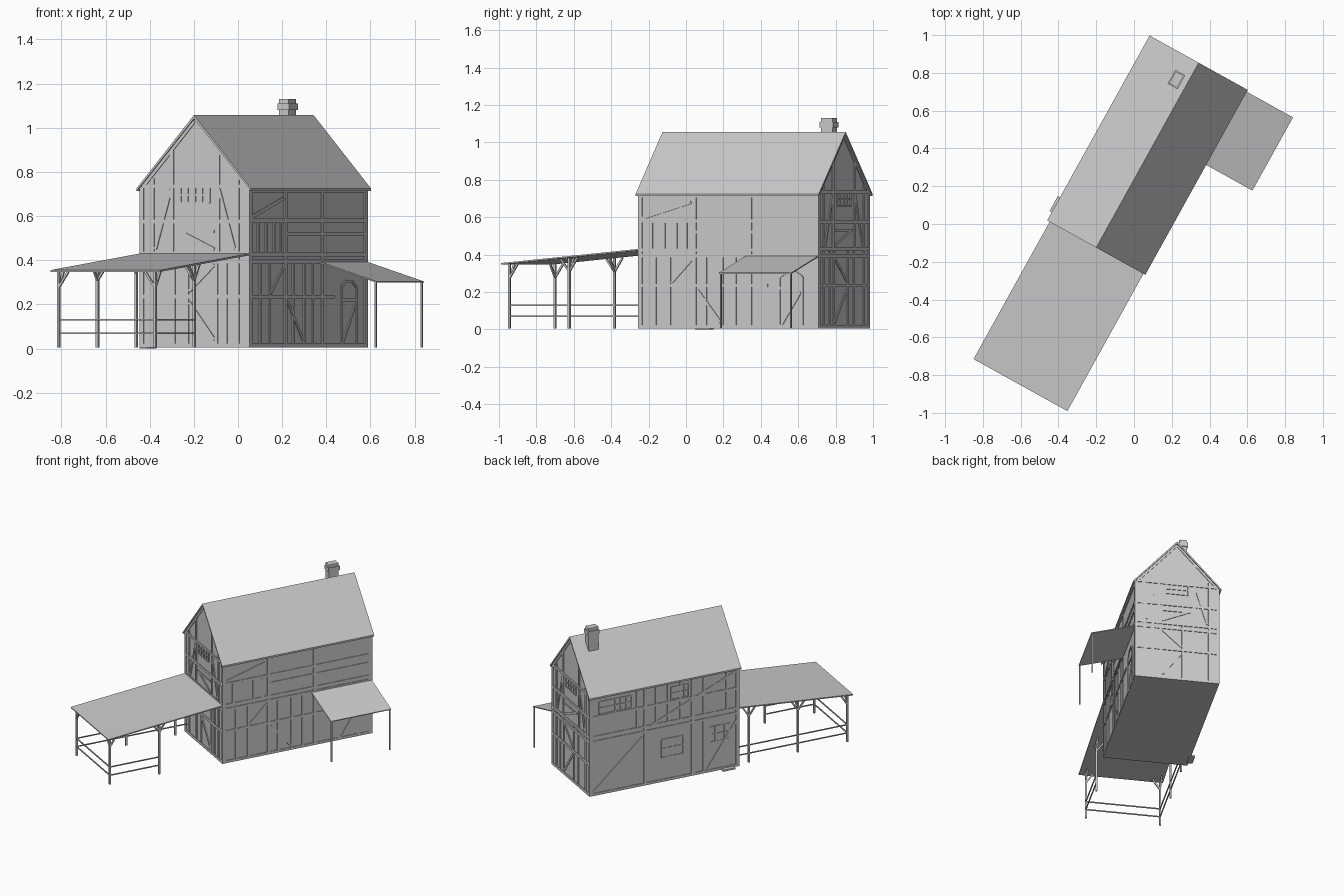
import bpy, bmesh
from mathutils import Vector, Matrix

# House frame: local x across the gable, local y along the ridge, turned on the plan
U, V = Vector((0.8746, -0.4848, 0)), Vector((0.4848, 0.8746, 0))
ORIGIN = Vector((-0.20, -0.125, 0))
HOUSE = Matrix(((U.x, V.x, 0, ORIGIN.x), (U.y, V.y, 0, ORIGIN.y), (0, 0, 1, 0), (0, 0, 0, 1)))
W, B0, B1 = 0.28, 0.013, 1.106      # wall half width, front wall, back wall


def finish(bm, name):
    bmesh.ops.recalc_face_normals(bm, faces=bm.faces)
    mesh = bpy.data.meshes.new(name)
    bm.to_mesh(mesh)
    bm.free()
    ob = bpy.data.objects.new(name, mesh)
    ob.matrix_world = HOUSE
    bpy.context.collection.objects.link(ob)


def hull_box(bm, lower, upper):
    """Prism between two matching loops of points."""
    a = [bm.verts.new(p) for p in lower]
    b = [bm.verts.new(p) for p in upper]
    n = len(a)
    bm.faces.new(a)
    bm.faces.new(b[::-1])
    for i in range(n):
        bm.faces.new((a[i], a[(i + 1) % n], b[(i + 1) % n], b[i]))


def box(bm, x0, x1, y0, y1, z0, z1):
    q = [(x0, y0), (x1, y0), (x1, y1), (x0, y1)]
    hull_box(bm, [(x, y, z0) for x, y in q], [(x, y, z1) for x, y in q])


def profile(bm, pts, y0, y1):
    hull_box(bm, [(x, y0, z) for x, z in pts], [(x, y1, z) for x, z in pts])


def strut(bm, p, q, w):
    """Square bar between two points."""
    p, q = Vector(p), Vector(q)
    d = (q - p).normalized()
    s = d.cross(Vector((0, 0, 1)) if abs(d.z) < 0.9 else Vector((0, 1, 0))).normalized() * w / 2
    t = d.cross(s).normalized() * w / 2
    ring = [s + t, s - t, -s - t, t - s]
    hull_box(bm, [p + r for r in ring], [q + r for r in ring])


WALLS = {
    'front': lambda s, z, n: (s, B0 - n, z),
    'back': lambda s, z, n: (s, B1 + n, z),
    'right': lambda s, z, n: (W + n, s, z),
    'left': lambda s, z, n: (-W - n, s, z),
}


def timbers(wall, beams, name):
    """Shallow beams on a wall, each (s0, z0, s1, z1, width)."""
    bm = bmesh.new()
    f = WALLS[wall]
    for s0, z0, s1, z1, w in beams:
        d = Vector((s1 - s0, z1 - z0)).normalized() * w / 2
        q = [(s0 - d.y, z0 + d.x), (s1 - d.y, z1 + d.x), (s1 + d.y, z1 - d.x), (s0 + d.y, z0 - d.x)]
        hull_box(bm, [f(s, z, -0.005) for s, z in q], [f(s, z, 0.005) for s, z in q])
    finish(bm, name)


def window(s0, s1, z0, z1, bars=3):
    """Frame with upright bars and one cross bar."""
    out = [(s0, z, s1, z, 0.008) for z in (z0, (z0 + z1) / 2, z1)]
    return out + [(s0 + (s1 - s0) * i / (bars + 1), z0, s0 + (s1 - s0) * i / (bars + 1), z1, 0.006)
                  for i in range(bars + 2)]


# Solid walls with gables
bm = bmesh.new()
profile(bm, [(-W, 0.005), (W, 0.005), (W, 0.735), (0, 1.04), (-W, 0.735)], B0, B1)
finish(bm, 'house_walls')

# Roof
bm = bmesh.new()
profile(bm, [(-0.297, 0.725), (0, 1.057), (0.297, 0.725), (0.297, 0.713), (0, 1.042), (-0.297, 0.713)], 0, 1.119)
finish(bm, 'main_roof')

# Chimney with cap band
bm = bmesh.new()
box(bm, -0.084, -0.036, 0.948, 1.02, 0.93, 1.13)
box(bm, -0.09, -0.03, 0.942, 1.026, 1.08, 1.11)
finish(bm, 'chimney')

# Gable timber frames, the same pattern at both ends
for wall in ('front', 'back'):
    b = [(-0.285, z, 0.285, z, 0.018) for z in (0.014, 0.235, 0.395, 0.43, 0.575)]
    b.append((-0.275, 0.735, 0.275, 0.735, 0.016))
    for k in (-1, 1):
        b += [(k * 0.275, 0.005, k * 0.275, 0.73, 0.02), (k * 0.22, 0.005, k * 0.22, 0.77, 0.018),
              (k * 0.12, 0.43, k * 0.12, 0.90, 0.018), (k * 0.125, 0.72, k * 0.205, 0.45, 0.014),
              (k * 0.265, 0.738, k * 0.005, 1.028, 0.016)]
    b += [(s, 0.02, s, 0.42, 0.016) for s in (-0.11, -0.04, 0.11, 0.16)]
    b += [(-0.03, 0.26, 0.10, 0.38, 0.014), (-0.03, 0.21, 0.10, 0.04, 0.014),
          (-0.08, 0.53, 0.10, 0.45, 0.014), (-0.09, 0.53, 0.10, 0.53, 0.012)]
    b += window(-0.075, 0.075, 0.66, 0.73)
    timbers(wall, b, wall + '_gable_timbers')

# Right side timbers, with door
b = [(B0, z, B1, z, 0.018) for z in (0.014, 0.395, 0.425, 0.58, 0.715)]
b += [(s, 0.01, s, 0.72, 0.022) for s in (0.022, 0.35, 0.69, 1.095)]
b += [(0.02, 0.235, 0.80, 0.235, 0.016), (0.36, 0.52, 1.09, 0.52, 0.016)]
b += [(s, 0.43, s, 0.57, 0.014) for s in (0.09, 0.165, 0.24, 0.30)]
b += [(s, 0.02, s, 0.39, 0.014) for s in (0.11, 0.20, 0.42, 0.52, 0.60)]
b += [(0.03, 0.595, 0.33, 0.68, 0.016), (0.21, 0.25, 0.34, 0.38, 0.014), (0.37, 0.21, 0.51, 0.04, 0.014)]
b += [(0.87, 0.01, 0.87, 0.28, 0.012), (1.01, 0.01, 1.01, 0.28, 0.012), (0.87, 0.28, 0.91, 0.305, 0.012),
      (0.91, 0.305, 0.97, 0.305, 0.012), (0.97, 0.305, 1.01, 0.28, 0.012), (0.87, 0.22, 1.01, 0.22, 0.012),
      (0.88, 0.02, 1.00, 0.20, 0.012)]
timbers('right', b, 'right_side_timbers')

# Left side timbers and windows
b = [(B0, z, B1, z, 0.018) for z in (0.014, 0.395, 0.43, 0.575, 0.715)]
b += [(s, 0.01, s, 0.72, 0.022) for s in (0.022, 0.35, 0.70, 1.095)]
b += [(s, 0.43, s, 0.71, 0.014) for s in (0.10, 0.19, 0.27, 0.44, 0.53, 0.62, 0.76)]
b += [(0.27, 0.02, 0.27, 0.39, 0.014), (1.08, 0.03, 0.72, 0.36, 0.016),
      (0.03, 0.34, 0.24, 0.03, 0.016), (0.66, 0.43, 0.03, 0.70, 0.016)]
b += window(0.80, 1.04, 0.59, 0.68, 5) + window(0.38, 0.51, 0.59, 0.68)
b += window(0.42, 0.58, 0.18, 0.31) + window(0.08, 0.22, 0.22, 0.33)
timbers('left', b, 'left_side_timbers')

# Door step on the left side
bm = bmesh.new()
box(bm, -0.31, -0.27, 0.05, 0.14, 0.0, 0.012)
finish(bm, 'door_step')


def shed_z(y):
    return 0.43 + 0.09 * y


# Open shed roof at the front
bm = bmesh.new()
q = [(-0.282, -0.831), (0.286, -0.831), (0.286, B0), (-0.282, B0)]
hull_box(bm, [(x, y, shed_z(y) - 0.008) for x, y in q], [(x, y, shed_z(y)) for x, y in q])
finish(bm, 'shed_roof')

# Shed posts with angled braces
bm = bmesh.new()
for x, y in [(-0.257, -0.80), (0.243, -0.80), (-0.257, -0.436), (0.243, -0.436), (-0.257, -0.075)]:
    top = shed_z(y) - 0.007
    box(bm, x - 0.006, x + 0.006, y - 0.006, y + 0.006, 0.005, top)
    for k in (-1, 1):
        if -0.82 < y + k * 0.05 < 0 and not (y == -0.80 and k < 0):
            strut(bm, (x, y, top - 0.075), (x, y + k * 0.05, shed_z(y + k * 0.05) - 0.01), 0.01)
    if y < -0.1:
        k = 1 if x < 0 else -1
        strut(bm, (x, y, top - 0.075), (x + k * 0.05, y, top - 0.004), 0.01)
finish(bm, 'shed_posts')

# Shed rails; the right side stays open next to the house
bm = bmesh.new()
for z in (0.07, 0.13):
    strut(bm, (-0.257, -0.80, z), (0.243, -0.80, z), 0.007)
    strut(bm, (-0.257, -0.80, z), (-0.257, B0, z), 0.007)
    strut(bm, (0.243, -0.80, z), (0.243, -0.436, z), 0.007)
finish(bm, 'shed_rails')

# Side porch roof and posts
bm = bmesh.new()
hull_box(bm, [(0.27, 0.665, 0.391), (0.577, 0.665, 0.298), (0.577, 0.665, 0.304), (0.27, 0.665, 0.397)],
         [(0.27, 1.108, 0.391), (0.577, 1.108, 0.298), (0.577, 1.108, 0.304), (0.27, 1.108, 0.397)])
finish(bm, 'porch_roof')
bm = bmesh.new()
for y in (0.672, 1.10):
    box(bm, 0.566, 0.574, y - 0.004, y + 0.004, 0.005, 0.302)
finish(bm, 'porch_posts')
